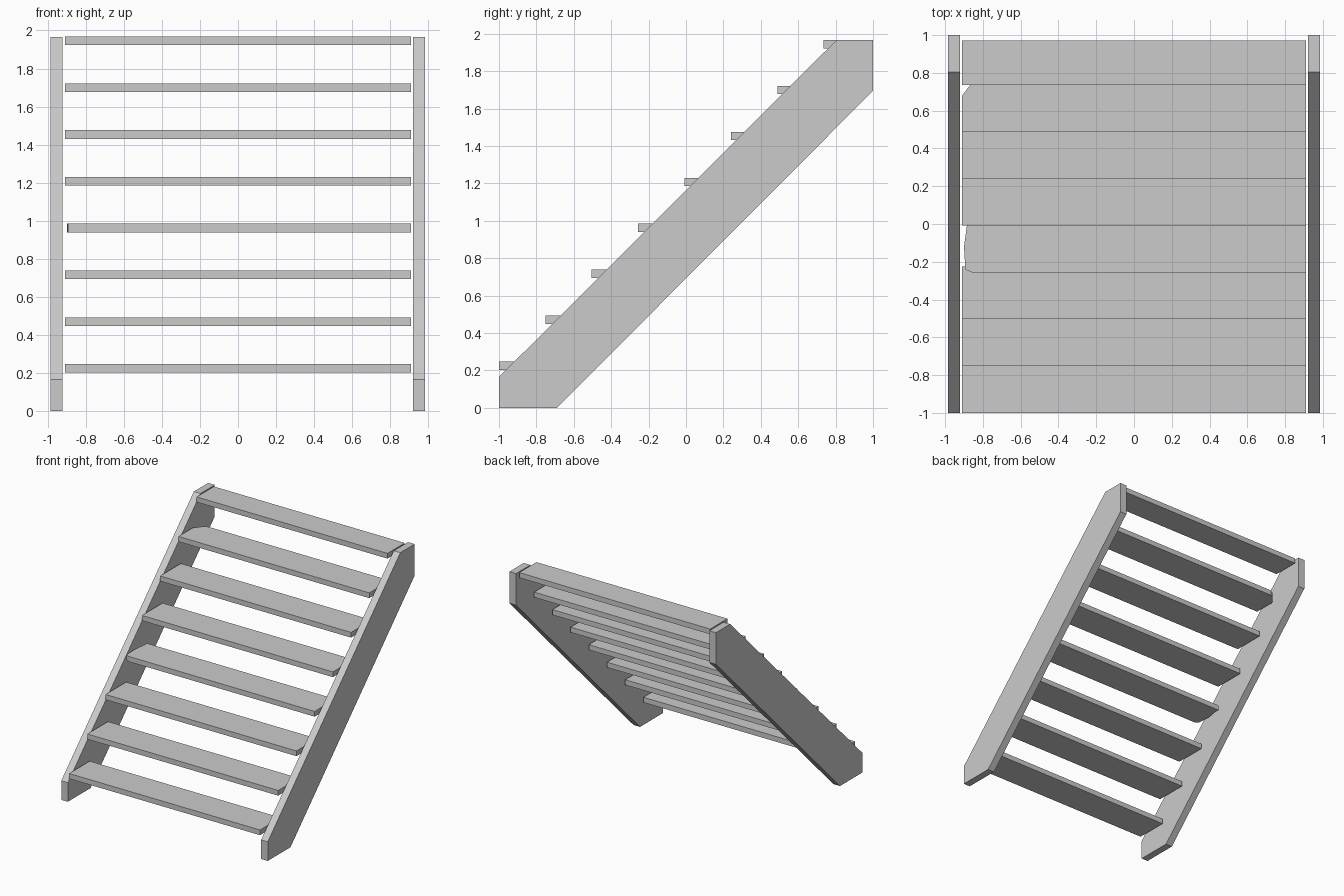
import bpy
import bmesh

cube = bpy.data.objects.get("Cube")
if cube:
    bpy.data.objects.remove(cube, do_unlink=True)

# Single plain grey for the whole staircase
grey = bpy.data.materials.new("plain grey")
grey.use_nodes = True
colour = (0.6, 0.6, 0.6, 1)
grey.diffuse_color = colour
grey.node_tree.nodes["Principled BSDF"].inputs["Base Color"].default_value = colour


def extrude(name, outline, offset):
    """Make a solid by extruding a flat outline along an offset."""
    bm = bmesh.new()
    face = bm.faces.new([bm.verts.new(p) for p in outline])
    result = bmesh.ops.extrude_face_region(bm, geom=[face])
    moved = [v for v in result["geom"] if isinstance(v, bmesh.types.BMVert)]
    bmesh.ops.translate(bm, verts=moved, vec=offset)
    bmesh.ops.recalc_face_normals(bm, faces=bm.faces)
    mesh = bpy.data.meshes.new(name)
    bm.to_mesh(mesh)
    bm.free()
    mesh.materials.append(grey)
    obj = bpy.data.objects.new(name, mesh)
    bpy.context.collection.objects.link(obj)
    return obj


# Sloping side boards
side = [(-1, 0), (-0.69, 0), (1, 1.695), (1, 1.967), (0.805, 1.967), (-1, 0.165)]
for name, x in (("left_stringer", 0.921), ("right_stringer", -0.985)):
    extrude(name, [(x, y, z) for y, z in side], (0.063, 0, 0))

# Treads, with two of them worn at the right end
half, steps, thick = 0.91, 8, 0.045
for i in range(steps):
    front = -1 + 0.248 * i
    back = front + (0.235 if i == steps - 1 else 0.28)
    right_end = [(-half, back), (-half, front)]
    if i == 3:
        right_end = [(-0.885, back), (-0.885, -0.01), (-0.9, -0.12),
                     (-0.893, -0.24), (-0.86, front)]
    elif i == 6:
        right_end = [(-0.82, back), (-0.86, 0.745), (-half, 0.68), (-half, front)]
    outline = right_end + [(half, front), (half, back)]
    z = 0.202 + 0.2458 * i
    extrude(f"tread_{i + 1}", [(x, y, z) for x, y in outline], (0, 0, thick))
